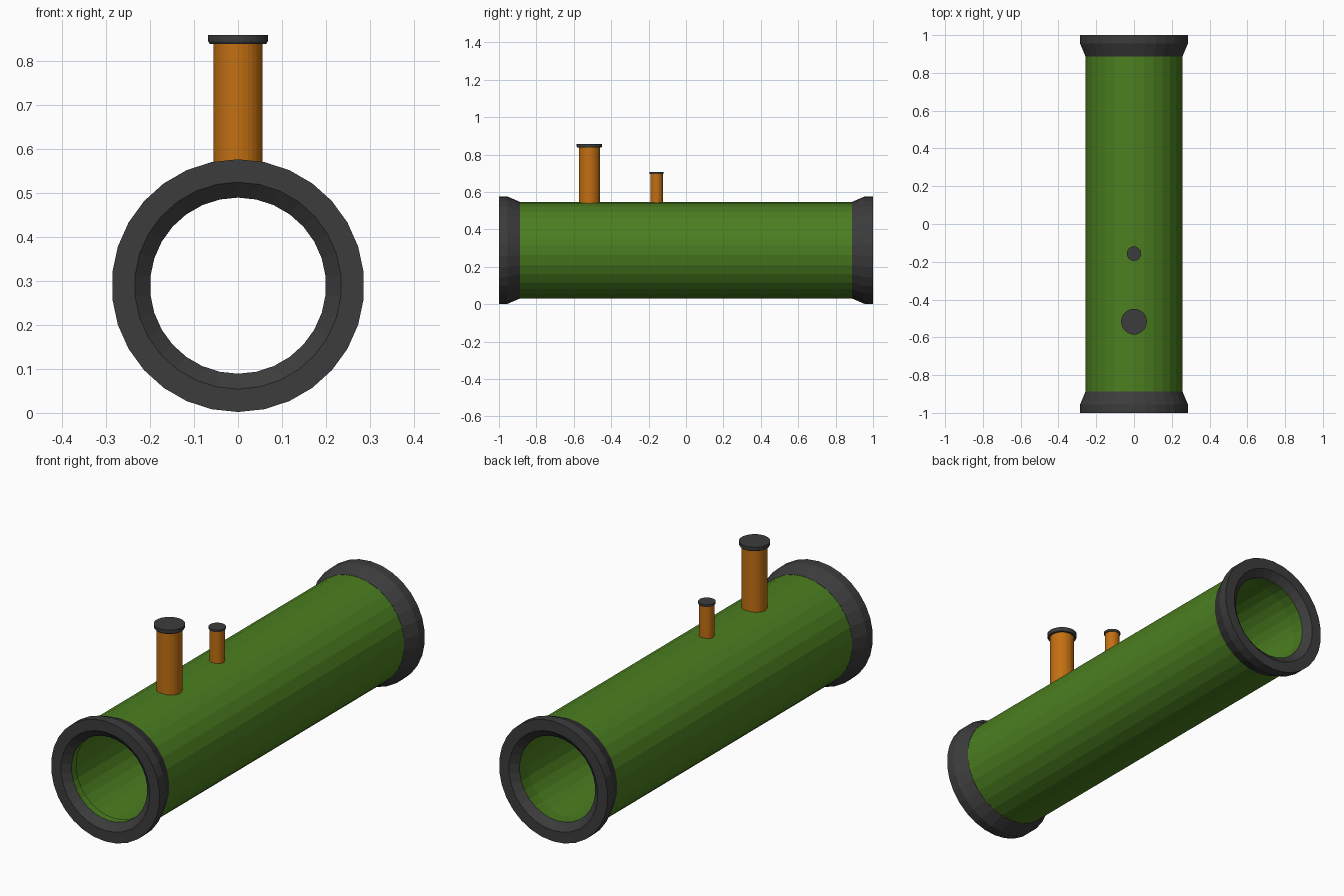
import bpy, bmesh, math

if "Cube" in bpy.data.objects:
    bpy.data.objects.remove(bpy.data.objects["Cube"])

SIDES = 30
CZ = 0.289  # height of the tube axis


def material(name, rgb):
    m = bpy.data.materials.new(name)
    m.diffuse_color = (*rgb, 1)
    m.use_nodes = True
    m.node_tree.nodes["Principled BSDF"].inputs["Base Color"].default_value = m.diffuse_color
    return m


green = material("green", (0.07, 0.21, 0.014))
orange = material("orange", (0.54, 0.16, 0.006))
dark = material("dark_grey", (0.045, 0.045, 0.045))


def lathe(name, profile, mat, place, closed):
    """Spin (radius, height) points; place() maps local x, y, height to the scene."""
    bm = bmesh.new()
    rings = []
    for r, h in profile:
        ring = []
        for i in range(SIDES):
            a = math.pi / 2 + 2 * math.pi * i / SIDES
            ring.append(bm.verts.new(place(r * math.cos(a), r * math.sin(a), h)))
        rings.append(ring)
    pairs = list(zip(rings, rings[1:]))
    if closed:
        pairs.append((rings[-1], rings[0]))
    else:
        bm.faces.new(rings[0])
        bm.faces.new(rings[-1])
    for a, b in pairs:
        for i in range(SIDES):
            j = (i + 1) % SIDES
            bm.faces.new((a[i], a[j], b[j], b[i]))
    bmesh.ops.recalc_face_normals(bm, faces=bm.faces)
    me = bpy.data.meshes.new(name)
    bm.to_mesh(me)
    bm.free()
    me.materials.append(mat)
    ob = bpy.data.objects.new(name, me)
    bpy.context.collection.objects.link(ob)
    return ob


def along_y(x, y, h):
    return (x, h, CZ + y)


# Hollow main tube, with a short lip inside the front end
lathe("main_tube", [(0.257, -0.97), (0.257, 0.97), (0.2, 0.97), (0.207, 0.9),
                    (0.207, -0.935), (0.2, -0.935), (0.2, -0.97)],
      green, along_y, True)

# Flared end collars with a chamfered mouth
for name, s in (("front_collar", -1), ("back_collar", 1)):
    prof = [(0.2, 0.97), (0.235, 1.0), (0.287, 1.0), (0.287, 0.955),
            (0.258, 0.887), (0.256, 0.887), (0.256, 0.97)]
    lathe(name, [(r, s * h) for r, h in prof], dark, along_y, True)

# Upright stub pipes and their caps: name, y, pipe radius, cap radius, pipe top, cap top
for name, py, r, cr, zt, top in (("large", -0.517, 0.056, 0.068, 0.838, 0.858),
                                 ("small", -0.157, 0.033, 0.038, 0.696, 0.707)):
    def upright(x, y, h, py=py):
        return (x, py + y, h)
    lathe(name + "_pipe", [(r, 0.52), (r, zt)], orange, upright, False)
    lathe(name + "_pipe_cap", [(cr * 0.95, zt), (cr, zt + (top - zt) * 0.3), (cr, top)],
          dark, upright, False)
